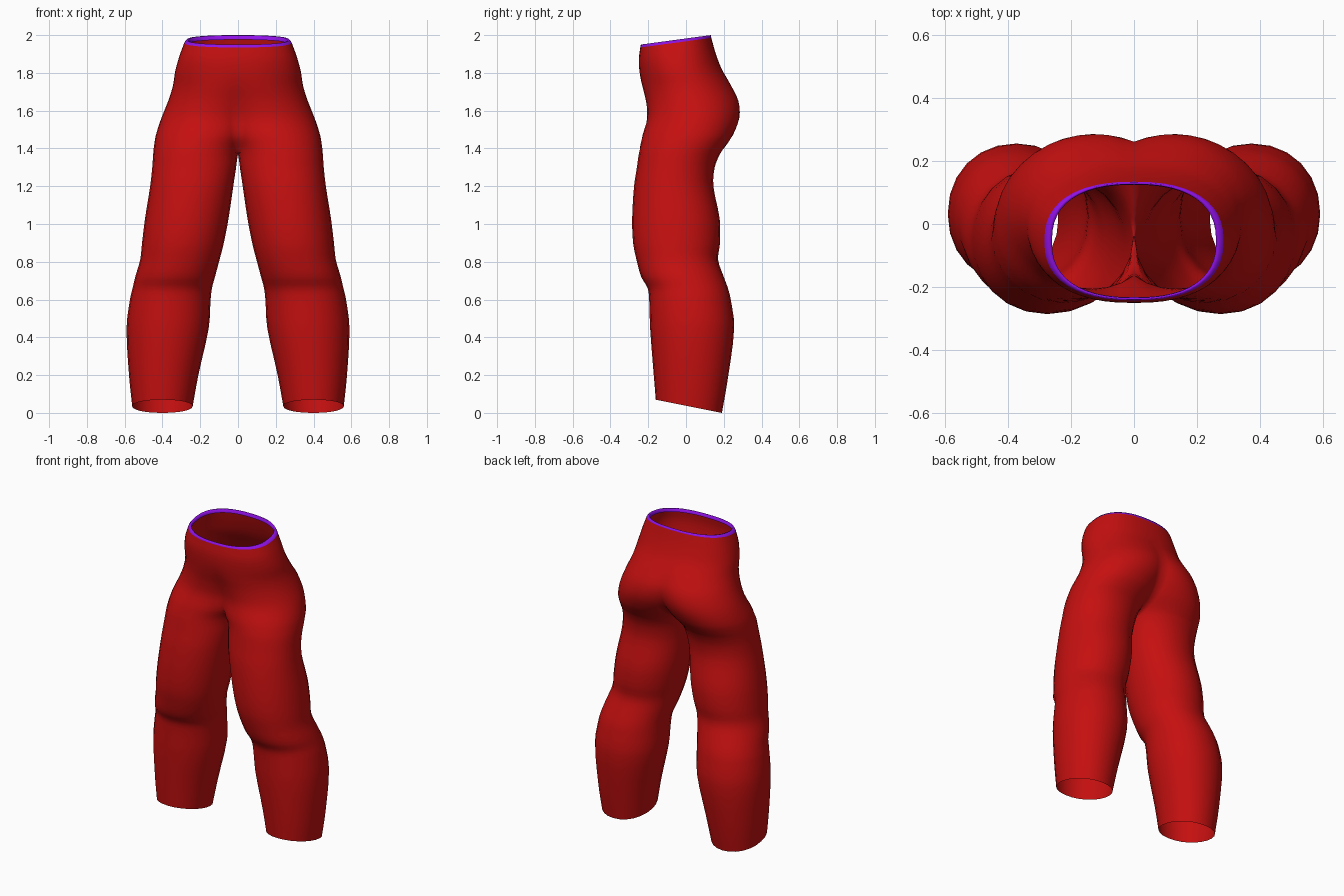
import bpy, bmesh, math

if "Cube" in bpy.data.objects:
    bpy.data.objects.remove(bpy.data.objects["Cube"])

SIDES = 24   # steps around each leg
STEPS = 3    # smooth steps between sections


def material(name, color):
    m = bpy.data.materials.new(name)
    m.diffuse_color = (*color, 1)
    m.use_nodes = True
    m.node_tree.nodes["Principled BSDF"].inputs["Base Color"].default_value = m.diffuse_color
    return m


red = material("red_cloth", (0.56, 0.005, 0.005))
purple = material("purple_trim", (0.30, 0.006, 0.85))

# Sections of one leg, hem to waist:
# height, inner x, outer x, front y, back y, tilt, squareness
SECTIONS = [
    (0.035, 0.24, 0.560, -0.160, 0.190, -0.20, 2.1),
    (0.20, 0.21, 0.577, -0.172, 0.222, -0.08, 2.1),
    (0.45, 0.155, 0.590, -0.190, 0.255, 0, 2.1),
    (0.60, 0.145, 0.572, -0.195, 0.237, 0, 2.1),
    (0.66, 0.138, 0.558, -0.203, 0.222, 0, 2.1),
    (0.72, 0.122, 0.544, -0.237, 0.200, 0, 2.1),
    (0.81, 0.098, 0.518, -0.262, 0.170, 0, 2.1),
    (0.90, 0.075, 0.508, -0.280, 0.180, 0, 2.1),
    (1.03, 0.050, 0.492, -0.285, 0.178, 0, 2.1),
    (1.20, 0.025, 0.465, -0.275, 0.145, 0, 2.1),
    (1.30, 0.010, 0.454, -0.260, 0.152, 0, 2.1),
    (1.37, 0.000, 0.449, -0.250, 0.180, 0, 2.1),
    (1.41, -0.015, 0.445, -0.243, 0.208, 0, 2.1),
    (1.47, -0.060, 0.435, -0.230, 0.248, 0, 2.1),
    (1.56, -0.120, 0.406, -0.206, 0.282, 0, 2.0),
    (1.65, -0.170, 0.370, -0.212, 0.278, 0, 2.0),
    (1.73, -0.220, 0.345, -0.230, 0.238, 0.02, 2.0),
    (1.81, -0.280, 0.332, -0.245, 0.188, 0.06, 2.1),
    (1.89, -0.300, 0.310, -0.250, 0.155, 0.10, 2.3),
    (1.96, -0.284, 0.284, -0.242, 0.134, 0.135, 2.4),
]
# Waistband: short outer strip rolling over to the inside
BAND = [
    SECTIONS[-1],
    (1.975, -0.272, 0.272, -0.239, 0.131, 0.135, 2.4),
    (1.973, -0.260, 0.260, -0.234, 0.126, 0.135, 2.4),
    (1.952, -0.262, 0.262, -0.232, 0.124, 0.135, 2.4),
]


def smooth_sections(keys):
    """Insert spline steps between neighbouring sections."""
    out = []
    for i in range(len(keys) - 1):
        a, b = keys[max(i - 1, 0)], keys[i]
        c, d = keys[i + 1], keys[min(i + 2, len(keys) - 1)]
        h = c[0] - b[0]
        for s in range(STEPS):
            t = s / STEPS
            row = [b[0] + h * t]
            for k in range(1, 7):
                m0 = (c[k] - a[k]) / (c[0] - a[0]) * h
                m1 = (d[k] - b[k]) / (d[0] - b[0]) * h
                row.append((2*t**3 - 3*t*t + 1) * b[k] + (t**3 - 2*t*t + t) * m0
                           + (3*t*t - 2*t**3) * c[k] + (t**3 - t*t) * m1)
            out.append(row)
    return out + [keys[-1]]


def power(v, e):
    return math.copysign(abs(v) ** e, v)


def ring(z, x0, x1, y0, y1, tilt, n):
    """Rounded section, cut open where it would cross the centre plane."""
    cx, rx, cy, ry = (x0 + x1) / 2, (x1 - x0) / 2, (y0 + y1) / 2, (y1 - y0) / 2
    opened = cx < rx
    end = math.acos(-power(max(cx, 0) / rx, n / 2)) if opened else math.pi
    pts = []
    for j in range(SIDES + 1):
        a = end * (2 * j / SIDES - 1)
        x = cx + rx * power(math.cos(a), 2 / n)
        y = ry * power(math.sin(a), 2 / n)
        if opened and j in (0, SIDES):
            x = 0
        pts.append((max(x, 0), cy + y, z + tilt * y))
    return pts


def loft(name, sections, mat):
    bm = bmesh.new()
    rows = [[bm.verts.new(p) for p in ring(*s)] for s in sections]
    for lo, hi in zip(rows, rows[1:]):
        for j in range(SIDES):
            bm.faces.new((lo[j], lo[j + 1], hi[j + 1], hi[j]))
    bmesh.ops.remove_doubles(bm, verts=bm.verts, dist=0.0005)
    me = bpy.data.meshes.new(name)
    bm.to_mesh(me)
    bm.free()
    me.materials.append(mat)
    for p in me.polygons:
        p.use_smooth = True
    ob = bpy.data.objects.new(name, me)
    bpy.context.collection.objects.link(ob)
    mirror = ob.modifiers.new("mirror", 'MIRROR')
    mirror.use_axis = (True, False, False)
    mirror.merge_threshold = 0.0005
    return ob


# Trouser legs and hips in one shell, then the waist trim
loft("trousers", smooth_sections(SECTIONS), red)
loft("waistband", BAND, purple)
